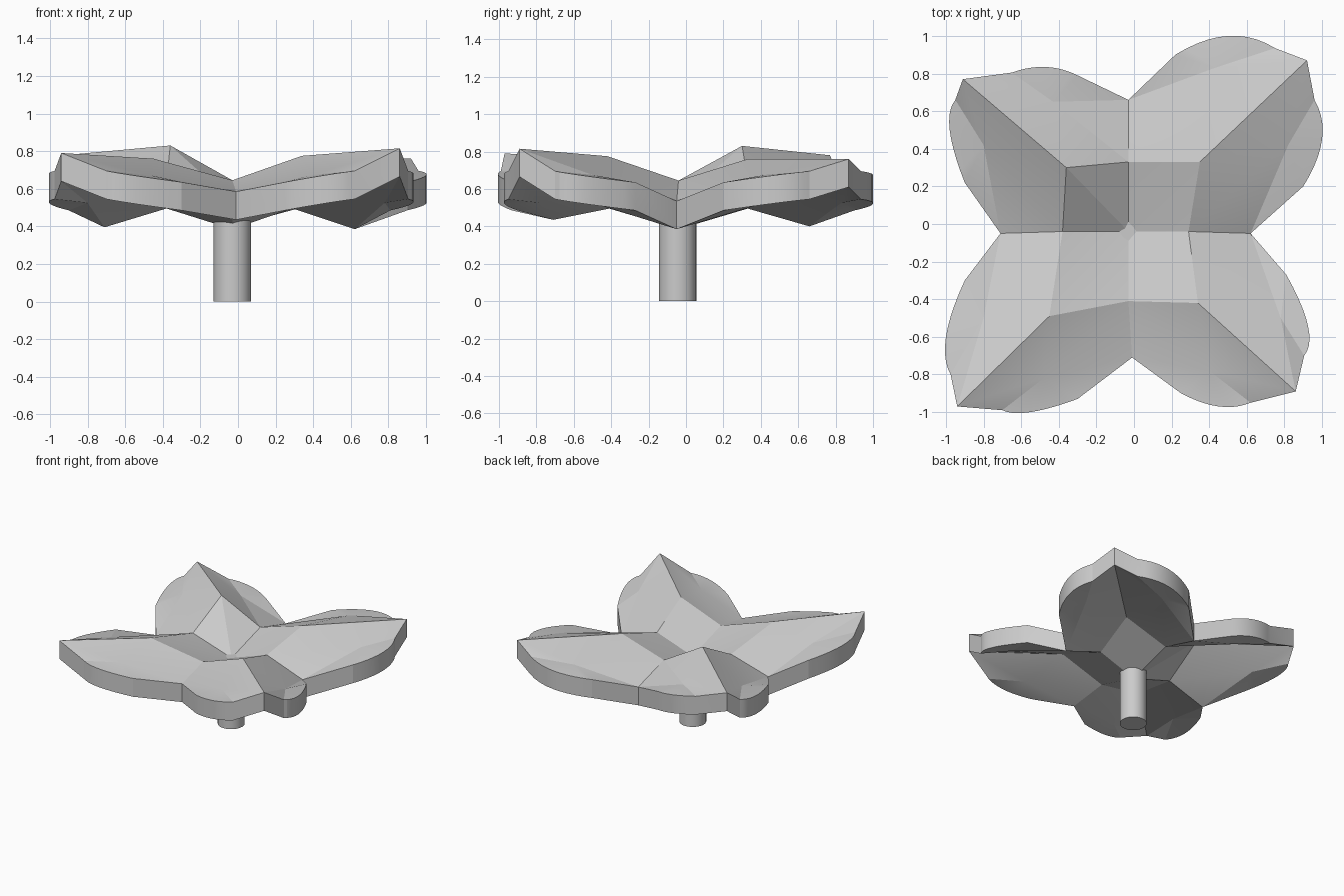
import bpy, bmesh, math
from mathutils import Vector

if "Cube" in bpy.data.objects:
    bpy.data.objects.remove(bpy.data.objects["Cube"])

THICK = 0.15
STEPS = 10
gray = bpy.data.materials.new("gray")
gray.diffuse_color = (0.6, 0.6, 0.6, 1)
gray.use_nodes = True
gray.node_tree.nodes["Principled BSDF"].inputs["Base Color"].default_value = gray.diffuse_color

# Key points of the blossom: bowl centre, then east, north, west, south valleys
CENTRE = (-0.03, -0.04, 0.535)
MIDS = [(0.29, -0.04, 0.645), (-0.03, 0.33, 0.645), (-0.38, -0.04, 0.645), (-0.03, -0.41, 0.645)]
NOTCHES = [(0.62, -0.05, 0.535), (-0.03, 0.66, 0.55), (-0.71, -0.05, 0.545), (-0.01, -0.71, 0.585)]
# Petal ridges and tips, counter-clockwise from the back right
RIDGES = [(0.35, 0.33, 0.76), (-0.36, 0.30, 0.83), (-0.45, -0.49, 0.76), (0.34, -0.42, 0.775)]
TIPS = [(0.92, 0.87, 0.76), (-0.91, 0.77, 0.78), (-0.94, -0.97, 0.79), (0.86, -0.89, 0.815)]
# Each half petal: lobe start, bulge, end, and the inner point its fan meets
LOBES = [
    [((0.90, 0.20), (1.0, 0.45), (0.96, 0.66), (0.82, 0.42)),
     ((0.22, 0.90), (0.50, 1.0), (0.75, 0.935), (0.43, 0.83))],
    [((-0.30, 0.79), (-0.47, 0.835), (-0.65, 0.805), (-0.43, 0.65)),
     ((-0.90, 0.22), (-0.98, 0.50), (-0.95, 0.66), (-0.80, 0.42))],
    [((-0.90, -0.30), (-1.0, -0.60), (-0.975, -0.80), (-0.80, -0.50)),
     ((-0.30, -0.93), (-0.55, -1.0), (-0.70, -0.99), (-0.48, -0.82))],
    [((0.25, -0.90), (0.45, -0.97), (0.62, -0.95), (0.40, -0.78)),
     ((0.81, -0.27), (0.925, -0.54), (0.905, -0.70), (0.78, -0.50))],
]


def lobe_curve(start, bulge, end):
    """Smooth arc through three plan points, rising towards the tip."""
    a, m, b = (Vector((p[0], p[1], z)) for p, z in zip((start, bulge, end), (0.635, 0.67, 0.695)))
    c = 2 * m - (a + b) / 2
    for i in range(STEPS + 1):
        t = i / STEPS
        yield a * (1 - t) ** 2 + c * 2 * t * (1 - t) + b * t ** 2


def finish(obj, angle):
    obj.data.materials.append(gray)
    bpy.ops.object.select_all(action='DESELECT')
    obj.select_set(True)
    bpy.context.view_layer.objects.active = obj
    bpy.ops.object.shade_smooth_by_angle(angle=math.radians(angle))


# Petals: folded upper sheet
bm = bmesh.new()
centre = bm.verts.new(CENTRE)
mids = [bm.verts.new(p) for p in MIDS]
notches = [bm.verts.new(p) for p in NOTCHES]
for q in range(4):
    ridge, tip = bm.verts.new(RIDGES[q]), bm.verts.new(TIPS[q])
    for side in range(2):
        k = (q + side) % 4
        start, bulge, end, inner = LOBES[q][side]
        fan = bm.verts.new((*inner, 0.675))
        rim = [notches[k]] + [bm.verts.new(p) for p in lobe_curve(start, bulge, end)] + [tip]
        tris = [(centre, mids[k], ridge), (ridge, mids[k], fan),
                (mids[k], notches[k], fan), (ridge, fan, tip)]
        tris += [(fan, a, b) for a, b in zip(rim, rim[1:])]
        for t in tris:
            bm.faces.new(t if side == 0 else t[::-1])

# Drop a copy straight down to give the petals thickness
for f in bm.faces:
    f.normal_update()
    if f.normal.z < 0:
        f.normal_flip()
top = list(bm.faces)
boundary = [e for e in bm.edges if e.is_boundary]
low = {v: bm.verts.new(v.co - Vector((0, 0, THICK))) for v in list(bm.verts)}
for f in top:
    bm.faces.new([low[v] for v in reversed(f.verts)])
for e in boundary:
    a, b = e.verts
    bm.faces.new((a, b, low[b], low[a]))
bmesh.ops.recalc_face_normals(bm, faces=bm.faces)
mesh = bpy.data.meshes.new("petals")
bm.to_mesh(mesh)
bm.free()
petals = bpy.data.objects.new("petals", mesh)
bpy.context.collection.objects.link(petals)
finish(petals, 13)

# Stem: its top just pokes through the bowl
bpy.ops.mesh.primitive_cylinder_add(vertices=32, radius=0.1, depth=0.55, location=(-0.03, -0.045, 0.275))
stem = bpy.context.object
stem.name = "stem"
finish(stem, 30)
